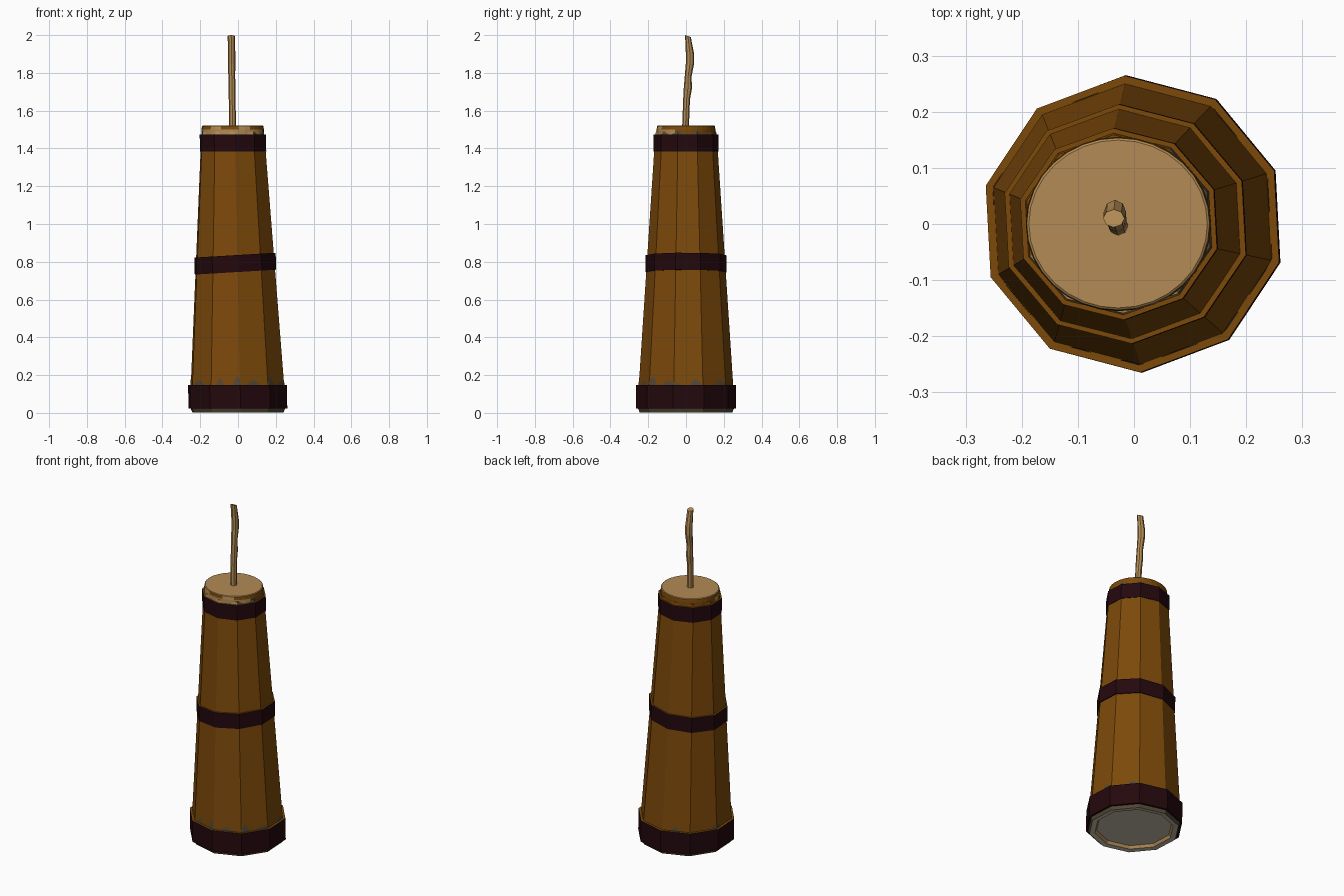
import bpy, bmesh, math
from mathutils import Vector

if "Cube" in bpy.data.objects:
    bpy.data.objects.remove(bpy.data.objects["Cube"])

SIDES, TURN = 10, math.radians(21)


def material(name, rgb):
    m = bpy.data.materials.new(name)
    m.diffuse_color = (*rgb, 1)
    m.use_nodes = True
    m.node_tree.nodes["Principled BSDF"].inputs["Base Color"].default_value = m.diffuse_color
    return m


wood = material("amber wood", (0.2, 0.066, 0.003))
pale = material("pale wood", (0.45, 0.26, 0.09))
iron = material("dark hoop", (0.0165, 0.0025, 0.004))
grey = material("weathered olive grey", (0.085, 0.066, 0.036))
light = material("light grey base", (0.55, 0.5, 0.4))


def axis(z):
    """The churn leans slightly to the left as it rises."""
    return -0.027 * z / 1.45


def radius(z):
    return 0.265 - 0.0625 * z


def point(angle, r, z, slope=0.0):
    x, y = r * math.cos(angle), r * math.sin(angle)
    return Vector((x + axis(z), y * (0.982 - 0.027 * z), z + slope * x))


def lathe(name, profile, mats, sides=SIDES, turn=TURN, rule=None, slope=0.0, closed=False):
    """Spin (radius, z) points; rule(segment, angle in degrees) picks the material."""
    bm = bmesh.new()
    step = math.tau / sides
    rings = [[bm.verts.new(point(turn + k * step, r, z, slope)) for k in range(sides)]
             for r, z in profile]
    pairs = list(zip(rings, rings[1:]))
    if closed:
        pairs.append((rings[-1], rings[0]))
    for s, (a, b) in enumerate(pairs):
        for k in range(sides):
            j = (k + 1) % sides
            f = bm.faces.new((a[k], a[j], b[j], b[k]))
            if rule:
                f.material_index = rule(s, math.degrees(turn + (k + 0.5) * step) % 360)
    if not closed:
        for ring, s in ((rings[0], -1), (rings[-1], len(pairs))):
            f = bm.faces.new(ring)
            if rule:
                f.material_index = rule(s, 0)
    return finish(name, bm, mats)


def finish(name, bm, mats):
    bmesh.ops.recalc_face_normals(bm, faces=bm.faces)
    me = bpy.data.meshes.new(name)
    bm.to_mesh(me)
    bm.free()
    for m in mats:
        me.materials.append(m)
    ob = bpy.data.objects.new(name, me)
    bpy.context.collection.objects.link(ob)
    return ob


# Tapered stave body: light recessed base, olive foot, amber staves, worn top rim
def body_rule(s, a):
    if s in (-1, 1):
        return 3
    if s == 0:
        return 2
    if s == 2:
        return 1
    if s >= 5:
        return 2 if 185 < a < 300 else (1 if a < 75 or a > 300 else 0)
    return 0


lathe("stave_body",
      [(0.21, 0.022), (0.22, 0.006), (0.25, 0.003), (0.264, 0.035),
       (radius(0.15), 0.15), (radius(1.47), 1.47), (0.169, 1.49), (0.155, 1.492)],
      [wood, grey, pale, light], rule=body_rule)


# Three upright hoops with amber upper ledges
def hoop(name, z0, z1, out, slope=0.0):
    r = radius((z0 + z1) / 2) + out
    lathe(name, [(r - 0.02, z0), (r, z0), (r, z1), (r - 0.02, z1)], [iron, wood],
          slope=slope, closed=True, rule=lambda s, a: 1 if s == 2 else 0)


hoop("bottom_hoop", 0.022, 0.148, 0.011)
hoop("middle_hoop", 0.745, 0.835, 0.007, 0.06)
hoop("top_hoop", 1.385, 1.475, 0.006)

# Worn patches above the bottom hoop: (angle in degrees, width, height)
patches = [(-146, 18, 0.02), (-112, 9, 0.03), (-90, 10, 0.045), (-70, 16, 0.02),
           (-46, 12, 0.04), (-20, 24, 0.015), (12, 14, 0.025), (48, 16, 0.02),
           (110, 12, 0.02), (165, 14, 0.025)]
bm = bmesh.new()


def on_stave(deg, z):
    """A point just proud of the flat stave at this angle."""
    half = math.pi / SIDES
    a = math.radians(deg)
    off = (a - TURN) % (2 * half) - half
    return point(a, (radius(z) + 0.002) * math.cos(half) / math.cos(off), z)


for deg, w, h in patches:
    steps = 4
    low = [bm.verts.new(on_stave(deg + w * (i / steps - 0.5), 0.14)) for i in range(steps + 1)]
    top = [bm.verts.new(on_stave(deg + w * (i / steps - 0.5),
                                 0.152 + h * math.sin(math.pi * i / steps)))
           for i in range(steps + 1)]
    for i in range(steps):
        bm.faces.new((low[i], low[i + 1], top[i + 1], top[i]))
finish("worn_patches", bm, [grey])


# Round lid: pale top, amber edge worn pale at the front
def lid_rule(s, a):
    if s == 0:
        return 0 if 185 < a < 335 else 1
    if s == 1:
        return 0 if 225 < a < 250 or 285 < a < 300 else 1
    return 0


lathe("round_lid", [(0.165, 1.475), (0.165, 1.5), (0.163, 1.518), (0.159, 1.521)],
      [pale, wood], sides=32, turn=0, rule=lid_rule)

# Rough plunger stick: sections of (z, centre x, centre y, half width x, half width y)
sections = [(1.50, -0.028, -0.003, 0.018, 0.018), (1.66, -0.031, 0.003, 0.018, 0.018),
            (1.72, -0.031, 0.010, 0.018, 0.022), (1.78, -0.033, 0.011, 0.018, 0.018),
            (1.85, -0.034, 0.021, 0.020, 0.022), (1.90, -0.034, 0.021, 0.020, 0.022),
            (1.96, -0.035, 0.014, 0.019, 0.017), (1.995, -0.036, 0.010, 0.019, 0.016)]
bm = bmesh.new()
rings = []
for z, cx, cy, rx, ry in sections:
    rings.append([bm.verts.new((cx + rx * math.cos(k * math.tau / 8),
                                cy + ry * math.sin(k * math.tau / 8),
                                z - (0.005 * math.sin(k * math.tau / 8) if z > 1.99 else 0)))
                  for k in range(8)])
for a, b in zip(rings, rings[1:]):
    for k in range(8):
        j = (k + 1) % 8
        bm.faces.new((a[k], a[j], b[j], b[k]))
bm.faces.new(rings[0])
bm.faces.new(rings[-1])
finish("plunger_stick", bm, [pale])
